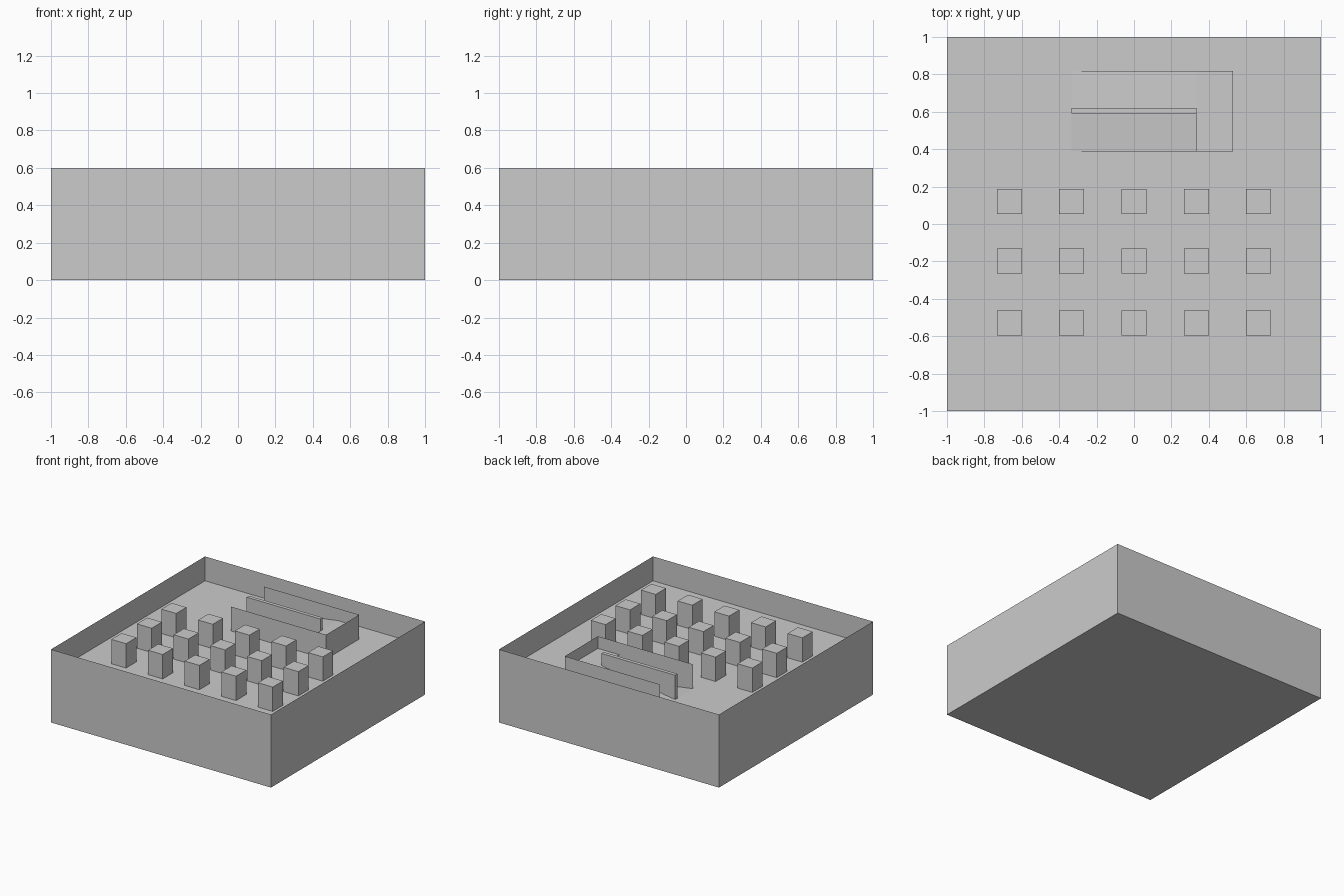
import bpy

if "Cube" in bpy.data.objects:
    bpy.data.objects.remove(bpy.data.objects["Cube"])

STOREY = 0.2                      # storey height
X0, X1, X2 = -0.335, 0.335, 0.53  # stair start, landing start, landing end
Y0, Y1, Y2, Y3 = 0.387, 0.59, 0.62, 0.817  # front run, middle wall, back run


def mesh(name, verts, faces):
    me = bpy.data.meshes.new(name)
    me.from_pydata(verts, [], faces)
    ob = bpy.data.objects.new(name, me)
    bpy.context.collection.objects.link(ob)
    return ob


def box(name, xa, xb, ya, yb, za, zb):
    v = [(x, y, z) for x in (xa, xb) for y in (ya, yb) for z in (za, zb)]
    f = [(0, 1, 3, 2), (4, 6, 7, 5), (0, 4, 5, 1),
         (2, 3, 7, 6), (0, 2, 6, 4), (1, 5, 7, 3)]
    return mesh(name, v, f)


def sheet(name, xa, xb, ya, yb, za, zb):
    """Upward-facing sheet, at height za at xa and zb at xb."""
    return mesh(name, [(xa, ya, za), (xb, ya, zb), (xb, yb, zb), (xa, yb, za)],
                [(0, 1, 2, 3)])


def wall_strip(name, path, za, zb, closed=False):
    """Thin upright wall following a plan path."""
    n = len(path)
    v = [(x, y, z) for x, y in path for z in (za, zb)]
    f = []
    for i in range(n if closed else n - 1):
        j = (i + 1) % n
        f.append((2 * i, 2 * j, 2 * j + 1, 2 * i + 1))
    return mesh(name, v, f)


# Outer shell and ground floor
wall_strip("outer_walls", [(-1, -1), (1, -1), (1, 1), (-1, 1)], 0, 3 * STOREY, True)
mesh("ground_floor", [(-1, -1, 0), (-1, 1, 0), (1, 1, 0), (1, -1, 0)], [(0, 1, 2, 3)])

# Upper floors, each with an opening for the stairwell
for k in (1, 2):
    z = k * STOREY
    outer = [(-1, -1, z), (1, -1, z), (1, 1, z), (-1, 1, z)]
    inner = [(X0, Y0, z), (X2, Y0, z), (X2, Y3, z), (X0, Y3, z)]
    mesh(f"upper_floor_{k}", outer + inner,
         [(i, (i + 1) % 4, 4 + (i + 1) % 4, 4 + i) for i in range(4)])

# Columns on every storey
S = 0.0667
for k in range(3):
    for y in (0.12, -0.197, -0.53):
        for i in range(-2, 3):
            x = i / 3
            box("column", x - S, x + S, y - S, y + S, k * STOREY, (k + 1) * STOREY)

# Stairwell enclosure and the wall between the two runs
wall_strip("stairwell_wall", [(X0, Y0), (X2, Y0), (X2, Y3), (X0, Y3)], 0, 3 * STOREY)
box("middle_wall", X0, X1, Y1, Y2, 0, 3 * STOREY)

# Ramped runs and half landings
for k in range(3):
    z = k * STOREY
    half = z + STOREY / 2
    sheet("back_run", X0, X1, Y2, Y3, z, half)
    sheet("landing", X1, X2, Y0, Y3, half, half)
    if k < 2:
        sheet("front_run", X0, X1, Y0, Y1, z + STOREY, half)
